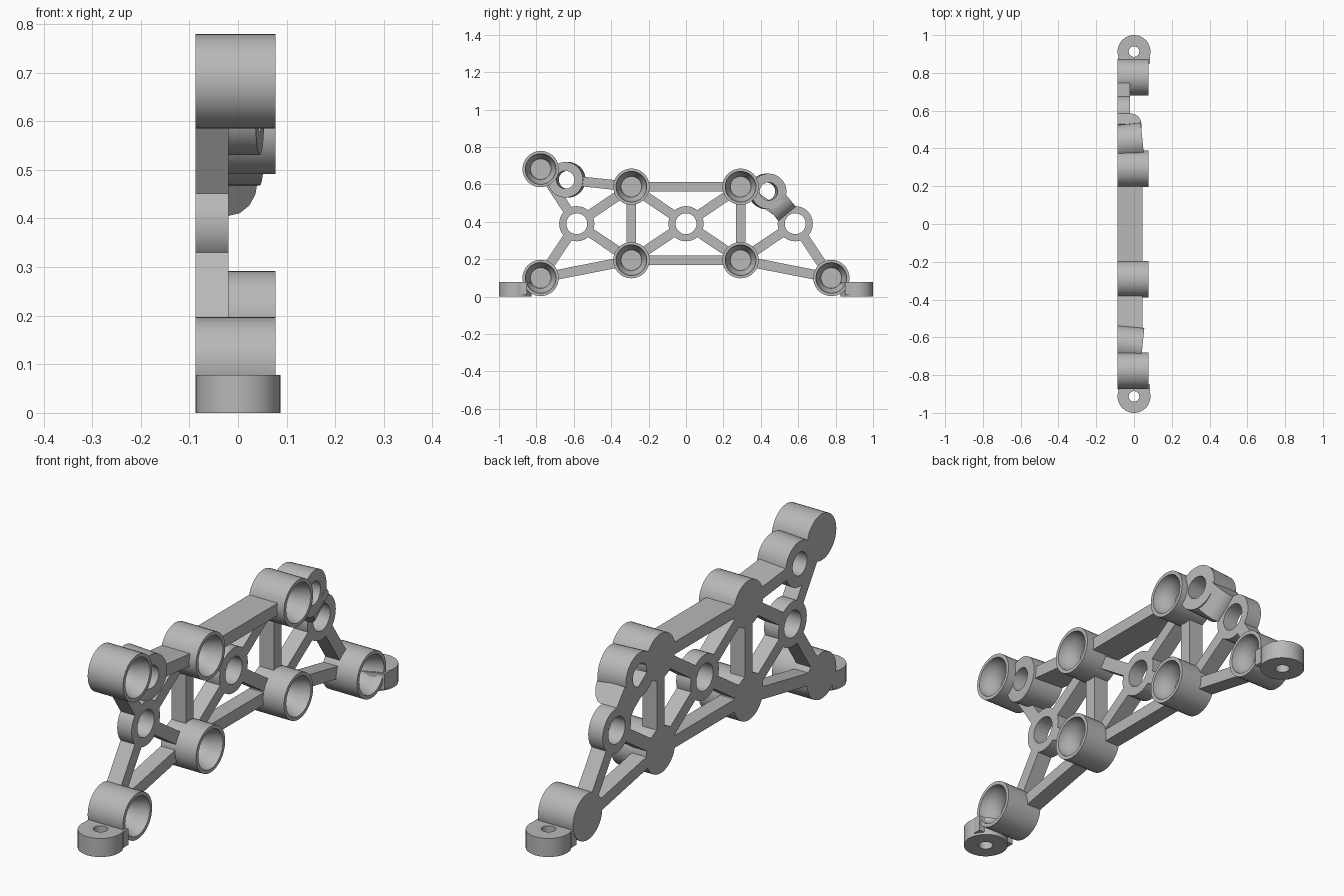
import bpy, bmesh, math
from mathutils import Vector

cube = bpy.data.objects.get("Cube")
if cube:
    bpy.data.objects.remove(cube, do_unlink=True)

BACK, THIN, THICK, RIM = -0.087, -0.02, 0.045, 0.077
SEG = 40

grey = bpy.data.materials.new("light_grey")
grey.use_nodes = True
COLOUR = (0.48, 0.48, 0.48, 1)
grey.diffuse_color = COLOUR
grey.node_tree.nodes["Principled BSDF"].inputs["Base Color"].default_value = COLOUR


def finish(name, bm):
    """Turn a bmesh into a named, shaded object."""
    bmesh.ops.recalc_face_normals(bm, faces=bm.faces)
    mesh = bpy.data.meshes.new(name)
    bm.to_mesh(mesh)
    bm.free()
    mesh.materials.append(grey)
    obj = bpy.data.objects.new(name, mesh)
    bpy.context.collection.objects.link(obj)
    bpy.ops.object.select_all(action='DESELECT')
    obj.select_set(True)
    bpy.context.view_layer.objects.active = obj
    bpy.ops.object.shade_smooth_by_angle(angle=math.radians(35))
    return obj


def turned(name, place, profile, closed):
    """Revolve (radius, height) points; place maps (a, b, height) to space."""
    bm = bmesh.new()
    rings = []
    for r, h in profile:
        angles = [2 * math.pi * i / SEG for i in range(SEG)]
        rings.append([bm.verts.new(place(r * math.cos(t), r * math.sin(t), h)) for t in angles])
    pairs = list(zip(rings, rings[1:]))
    if closed:
        pairs.append((rings[-1], rings[0]))
    else:
        bm.faces.new(rings[0])
        bm.faces.new(rings[-1])
    for a, b in pairs:
        for i in range(SEG):
            j = (i + 1) % SEG
            bm.faces.new((a[i], a[j], b[j], b[i]))
    return finish(name, bm)


def tube(outer, inner, low, high):
    return [(outer, low), (outer, high), (inner, high), (inner, low)]


def prism(name, start, end, half, side):
    """Sweep a (distance, x) side outline across the width of a strut."""
    s, e = Vector(start), Vector(end)
    along = (e - s).normalized()
    across = Vector((-along.y, along.x))
    bm = bmesh.new()
    loops = []
    for w in (-half, half):
        loop = []
        for d, x in side:
            p = s + along * d + across * w
            loop.append(bm.verts.new((x, p.x, p.y)))
        bm.faces.new(loop)
        loops.append(loop)
    n = len(side)
    for i in range(n):
        j = (i + 1) % n
        bm.faces.new((loops[0][i], loops[0][j], loops[1][j], loops[1][i]))
    return finish(name, bm)


def strut(name, start, end, top=THIN, trim=0.08):
    length = (Vector(end) - Vector(start)).length
    a, b = trim, length - trim
    prism(name, start, end, 0.026, [(a, BACK), (b, BACK), (b, top), (a, top)])


# Joint positions as (y, z)
cups = {
    "front_foot": (-0.777, 0.1), "back_foot": (0.777, 0.1),
    "front_low": (-0.292, 0.195), "back_low": (0.292, 0.195),
    "front_high": (-0.292, 0.588), "back_high": (0.292, 0.588),
    "front_peak": (-0.777, 0.682),
}
rings = {"front_ring": (-0.584, 0.39), "middle_ring": (0, 0.39), "back_ring": (0.584, 0.39)}
tilted = {"front_tilted": (-0.645, 0.625), "back_tilted": (0.442, 0.563)}
joint = {**cups, **rings, **tilted}

# Cups: solid back, flared bowl opening to +x
bowl = [(0.055 + 0.027 * math.sin(t * math.pi / 12) ** 2, -0.01 + 0.087 * t / 6) for t in range(6, -1, -1)]
for name, (y, z) in cups.items():
    turned(name + "_cup", lambda a, b, h: (h, y + a, z + b),
           [(0.097, BACK), (0.097, RIM)] + bowl, False)

# Flat rings with through holes
for name, (y, z) in rings.items():
    turned(name, lambda a, b, h: (h, y + a, z + b), tube(0.094, 0.056, BACK, THIN), True)

# Leaning sleeves, cut away where a cup bowl overlaps them
for name, lean, cup in (("front_tilted", -0.1, "front_peak"), ("back_tilted", 0.1, "back_high")):
    y, z = joint[name]

    def place(a, b, h):
        x = h if h < 0 else h - lean * a
        return (x, y + a + lean * (h - THICK), z + b)
    sleeve = turned(name + "_sleeve", place, tube(0.095, 0.048, BACK, THICK), True)
    cy, cz = joint[cup]
    cutter = turned("cutter", lambda a, b, h: (h, cy + a, cz + b), [(0.09, -0.2), (0.09, 0.2)], False)
    cutter.hide_render = True
    mod = sleeve.modifiers.new("bowl_clearance", 'BOOLEAN')
    mod.operation = 'DIFFERENCE'
    mod.solver = 'EXACT'
    mod.object = cutter
    bpy.context.view_layer.objects.active = sleeve
    bpy.ops.object.modifier_apply(modifier=mod.name)
    bpy.data.objects.remove(cutter, do_unlink=True)

# Thin truss struts, mirrored front and back
for end in ("front", "back"):
    for a, b in (("_low", "_high"), ("_ring", "_high"), ("_ring", "_low"),
                 ("_ring", "_foot"), ("_foot", "_low")):
        strut(end + a + b + "_strut", joint[end + a], joint[end + b])
    for b in ("_low", "_high"):
        strut("middle_" + end + b + "_strut", joint["middle_ring"], joint[end + b])
strut("bottom_chord", joint["front_low"], joint["back_low"])
strut("front_peak_strut", joint["front_ring"], joint["front_peak"])

# Thick top chord and its rising front part
strut("top_chord", joint["front_high"], joint["back_high"], THICK)
strut("rising_chord", joint["front_high"], joint["front_tilted"], THICK, 0.075)

# Rounded web from the back sleeve down to the back ring
web = [(0.065, BACK), (0.155, BACK), (0.155, THIN)]
web += [(0.065 + 0.09 * math.cos(t), THIN + 0.06 * math.sin(t)) for t in (0.4, 0.8, 1.2, math.pi / 2)]
prism("sleeve_web", joint["back_tilted"], joint["back_ring"], 0.06, web)

# Mounting tabs with vertical bolt holes
for end, s in (("front", -1), ("back", 1)):
    turned(end + "_tab", lambda a, b, h: (a, s * 0.913 + b, h), tube(0.087, 0.028, 0, 0.078), True)
    bm = bmesh.new()
    bmesh.ops.create_cube(bm, size=1)
    for v in bm.verts:
        v.co = (v.co.x * 0.172, s * (0.867 + v.co.y * 0.034), 0.044 + v.co.z * 0.068)
    finish(end + "_tab_neck", bm)
